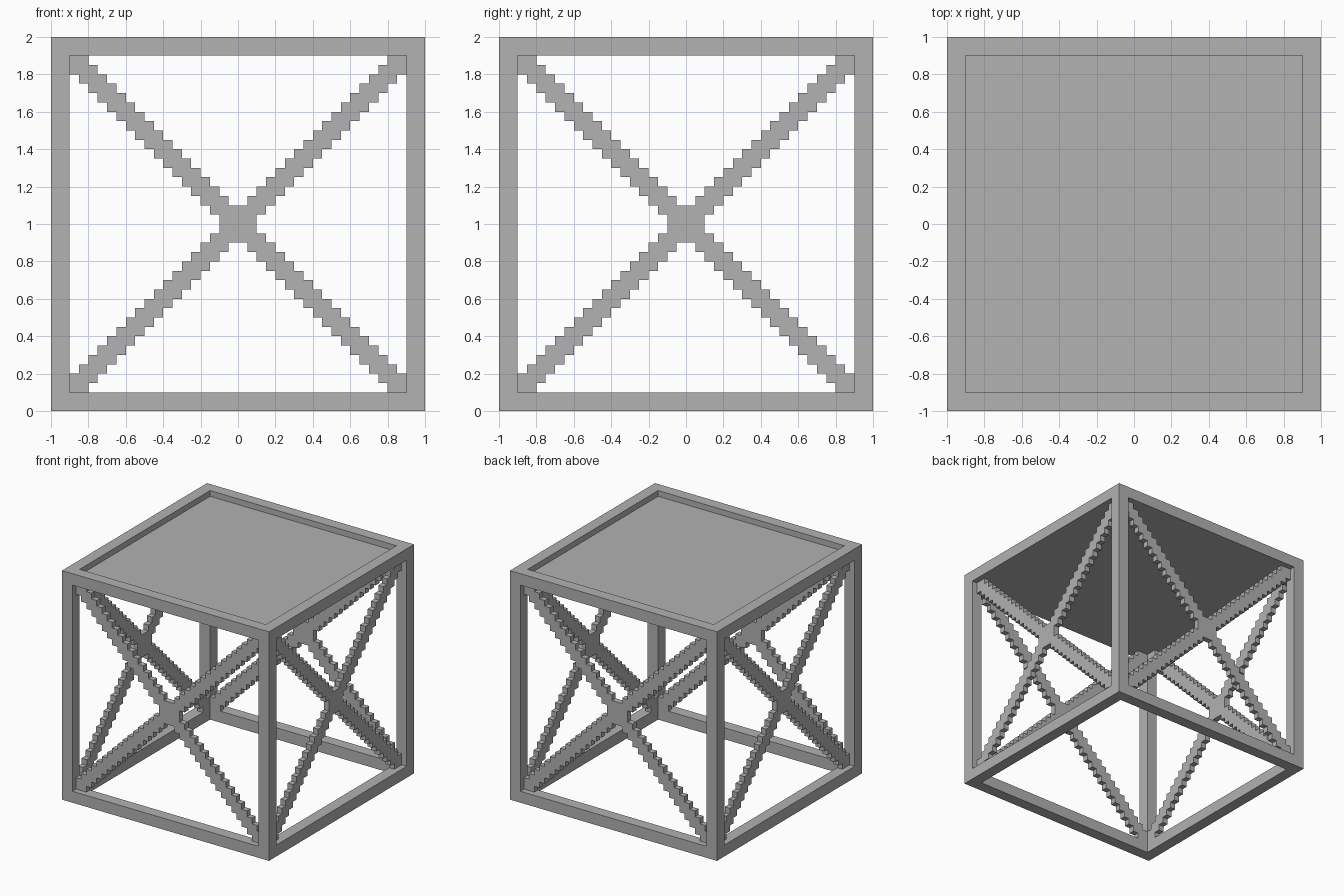
import bpy
import bmesh
import math
from mathutils import Matrix, Vector

cube = bpy.data.objects.get("Cube")
if cube:
    bpy.data.objects.remove(cube, do_unlink=True)

BEAM = 0.1      # frame thickness
STEP = 0.05     # size of one stair step
INNER = 1 - BEAM

grey = bpy.data.materials.new("plain grey")
grey.use_nodes = True
colour = (0.445, 0.445, 0.445, 1)
grey.diffuse_color = colour
grey.node_tree.nodes["Principled BSDF"].inputs["Base Color"].default_value = colour


def finish(bm, name):
    bmesh.ops.recalc_face_normals(bm, faces=bm.faces)
    mesh = bpy.data.meshes.new(name)
    bm.to_mesh(mesh)
    bm.free()
    mesh.materials.append(grey)
    obj = bpy.data.objects.new(name, mesh)
    bpy.context.collection.objects.link(obj)
    return obj


def build_frame():
    """Twelve square beams as the outer skin of a coarse block grid."""
    cuts = (-1, -INNER, INNER, 1)
    cells = {(i, j, k) for i in range(3) for j in range(3) for k in range(3)
             if sum(n != 1 for n in (i, j, k)) >= 2}
    bm = bmesh.new()
    for cell in cells:
        for axis in range(3):
            for side in (0, 1):
                near = list(cell)
                near[axis] += 2 * side - 1
                if tuple(near) in cells:
                    continue
                u, v = [a for a in range(3) if a != axis]
                ring = []
                for du, dv in ((0, 0), (1, 0), (1, 1), (0, 1)):
                    idx = list(cell)
                    idx[axis] += side
                    idx[u] += du
                    idx[v] += dv
                    ring.append(bm.verts.new([cuts[n] for n in idx]))
                bm.faces.new(ring)
    bmesh.ops.remove_doubles(bm, verts=bm.verts, dist=0.0001)
    obj = finish(bm, "frame")
    obj.location.z = 1


def build_brace(name, angle):
    """Stair-stepped cross filling one side opening, set back from its face."""
    count = round(2 * INNER / STEP)
    bm = bmesh.new()
    for i in range(count):
        for j in range(count):
            if abs(i - j) <= 1 or abs(i + j - count + 1) <= 1:
                x, z = i * STEP - INNER, j * STEP - INNER
                bm.faces.new([bm.verts.new((x + a * STEP, -INNER - STEP, z + b * STEP))
                              for a, b in ((0, 0), (1, 0), (1, 1), (0, 1))])
    bmesh.ops.remove_doubles(bm, verts=bm.verts, dist=0.0001)
    bmesh.ops.dissolve_limit(bm, angle_limit=0.01, verts=bm.verts, edges=bm.edges)
    # Give the cross its depth
    ext = bmesh.ops.extrude_face_region(bm, geom=bm.faces[:], use_keep_orig=True)
    moved = [g for g in ext["geom"] if isinstance(g, bmesh.types.BMVert)]
    bmesh.ops.translate(bm, verts=moved, vec=Vector((0, STEP, 0)))
    bmesh.ops.rotate(bm, verts=bm.verts, matrix=Matrix.Rotation(angle, 3, "Z"))
    obj = finish(bm, name)
    obj.location.z = 1


def build_top_panel():
    """Deck sunk one step below the rim."""
    bm = bmesh.new()
    bmesh.ops.create_cube(bm, size=1)
    bmesh.ops.scale(bm, verts=bm.verts, vec=(2 * INNER, 2 * INNER, STEP))
    obj = finish(bm, "top_panel")
    obj.location.z = 2 - 1.5 * STEP


build_frame()
build_top_panel()
for n, side in enumerate(("front", "left", "back", "right")):
    build_brace(side + "_brace", n * math.pi / 2)
